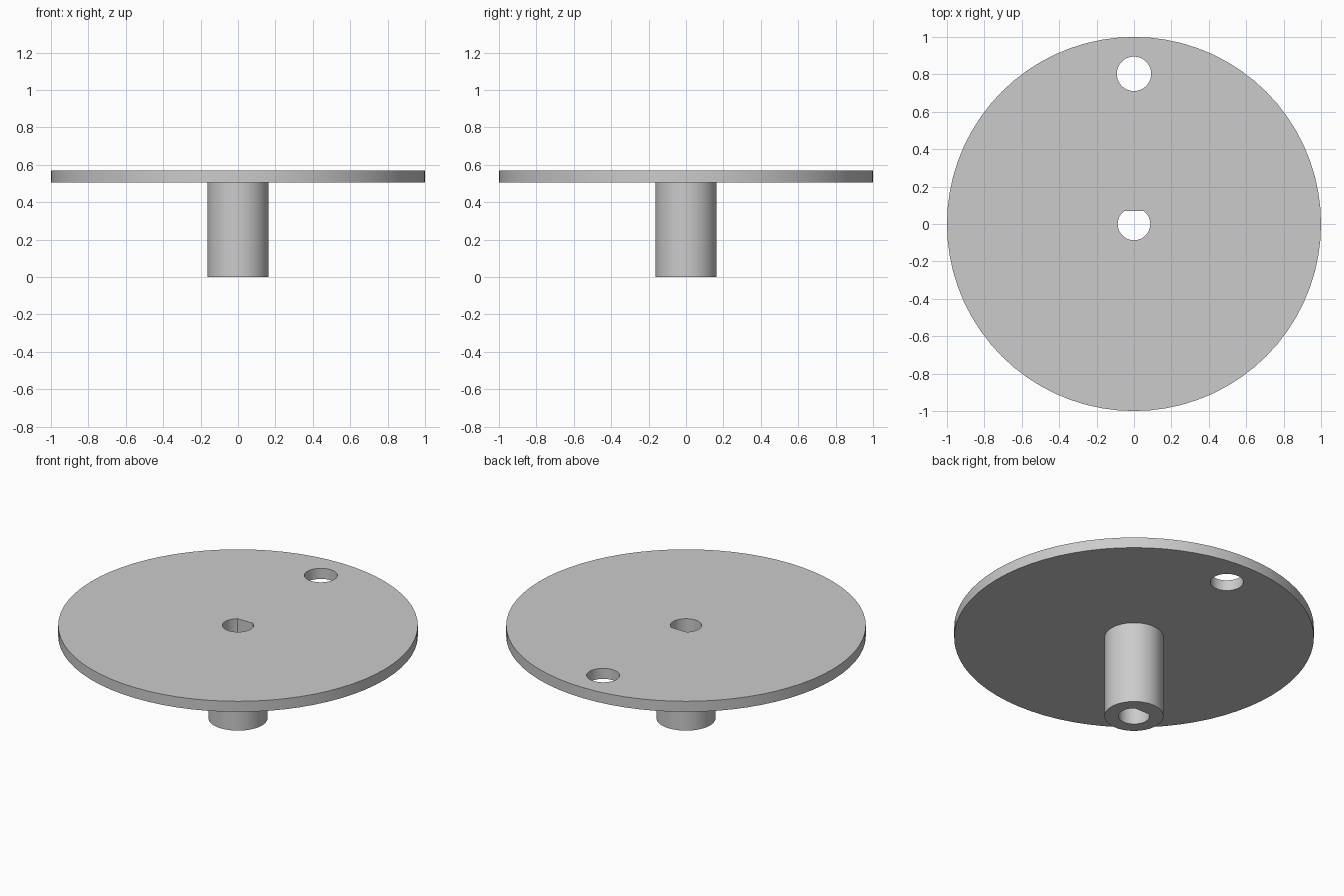
import bpy, bmesh, math

cube = bpy.data.objects.get("Cube")
if cube:
    bpy.data.objects.remove(cube, do_unlink=True)

DISC_BOTTOM, DISC_TOP = 0.505, 0.57

grey = bpy.data.materials.new("plain_grey")
grey.use_nodes = True
colour = (0.6, 0.6, 0.6, 1)
grey.diffuse_color = colour
grey.node_tree.nodes["Principled BSDF"].inputs["Base Color"].default_value = colour


def cylinder(name, radius, z0, z1, y=0, sides=64, flat=None):
    """Upright cylinder; flat limits its +y side to make a D section."""
    bm = bmesh.new()
    ring = []
    for i in range(sides):
        a = math.tau * i / sides
        ring.append((radius * math.cos(a), radius * math.sin(a)))
    if flat is not None:
        edge = math.sqrt(radius ** 2 - flat ** 2)
        ring = [p for p in ring if p[1] < flat - 0.001]
        # insert the two flat corners where the arc was removed
        cut = next(i for i in range(len(ring)) if ring[i][0] > 0 and ring[i][1] > 0
                   and ring[(i + 1) % len(ring)][0] < 0)
        ring[cut + 1:cut + 1] = [(edge, flat), (-edge, flat)]
    base = bm.faces.new([bm.verts.new((px, py + y, z0)) for px, py in ring])
    top = bmesh.ops.extrude_face_region(bm, geom=[base])["geom"]
    bmesh.ops.translate(bm, vec=(0, 0, z1 - z0),
                        verts=[v for v in top if isinstance(v, bmesh.types.BMVert)])
    bmesh.ops.recalc_face_normals(bm, faces=bm.faces)
    mesh = bpy.data.meshes.new(name)
    bm.to_mesh(mesh)
    bm.free()
    mesh.materials.append(grey)
    obj = bpy.data.objects.new(name, mesh)
    bpy.context.collection.objects.link(obj)
    return obj


def combine(target, tool, operation):
    """Apply a boolean and remove its tool object."""
    mod = target.modifiers.new(operation.lower(), "BOOLEAN")
    mod.operation, mod.object, mod.solver = operation, tool, "EXACT"
    bpy.context.view_layer.objects.active = target
    bpy.ops.object.modifier_apply(modifier=mod.name)
    bpy.data.objects.remove(tool, do_unlink=True)


# Round plate with the hub below it
wheel = cylinder("disc_with_hub", 1.0, DISC_BOTTOM, DISC_TOP, sides=72)
combine(wheel, cylinder("hub", 0.164, 0, DISC_BOTTOM + 0.03), "UNION")

# D-shaped shaft bore and the round hole near the rim
combine(wheel, cylinder("shaft_bore", 0.087, -0.1, 0.7, flat=0.07), "DIFFERENCE")
combine(wheel, cylinder("rim_hole", 0.092, 0.4, 0.7, y=0.803), "DIFFERENCE")

# Smooth walls with crisp edges
bpy.ops.object.select_all(action="DESELECT")
wheel.select_set(True)
bpy.context.view_layer.objects.active = wheel
bpy.ops.object.shade_smooth_by_angle(angle=math.radians(25))
